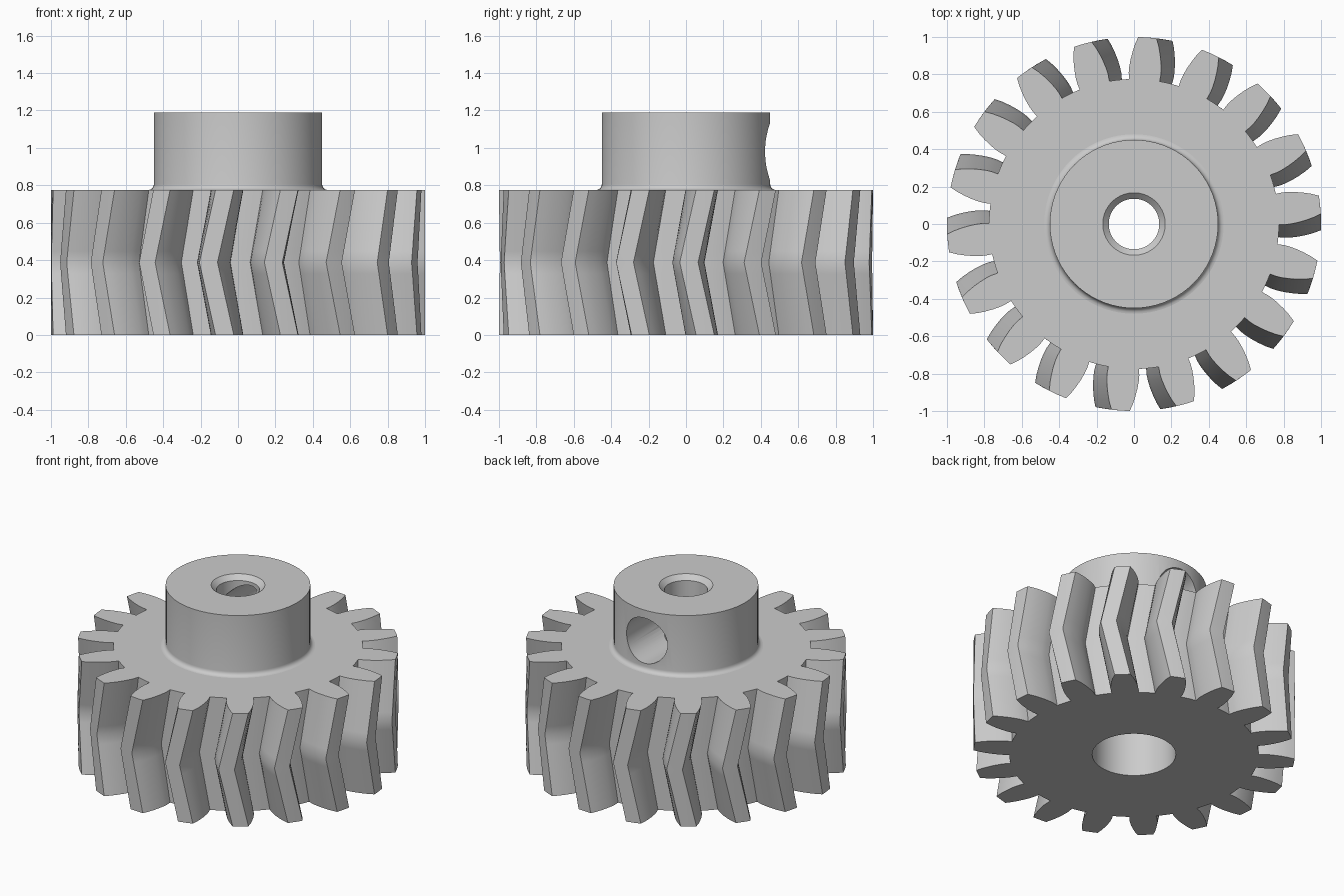
import bpy, bmesh
from math import sin, cos, pi, radians

if "Cube" in bpy.data.objects:
    bpy.data.objects.remove(bpy.data.objects["Cube"], do_unlink=True)

TEETH = 18
FACE_Z = 0.775            # height of the toothed part
MID_Z = FACE_Z / 2
PHASE = radians(85.9)     # tooth direction at both end faces
TWIST = radians(-5)       # extra turn at mid height
HUB_TOP = 1.19

grey = bpy.data.materials.new("plain grey")
grey.use_nodes = True
colour = (0.6, 0.6, 0.6, 1)
grey.diffuse_color = colour
grey.node_tree.nodes["Principled BSDF"].inputs["Base Color"].default_value = colour


def make_object(name, bm):
    bmesh.ops.recalc_face_normals(bm, faces=bm.faces)
    mesh = bpy.data.meshes.new(name)
    bm.to_mesh(mesh)
    bm.free()
    mesh.materials.append(grey)
    ob = bpy.data.objects.new(name, mesh)
    bpy.context.collection.objects.link(ob)
    return ob


def skin(name, rings):
    """Solid from stacked rings of points, capped at both ends."""
    bm = bmesh.new()
    loops = [[bm.verts.new(p) for p in ring] for ring in rings]
    n = len(loops[0])
    for a, b in zip(loops, loops[1:]):
        for i in range(n):
            j = (i + 1) % n
            bm.faces.new((a[i], a[j], b[j], b[i]))
    bm.faces.new(loops[0][::-1])
    bm.faces.new(loops[-1])
    return make_object(name, bm)


def lathe(name, profile, n=72):
    """Solid of revolution about z from (radius, height) points."""
    return skin(name, [[(r * cos(2 * pi * i / n), r * sin(2 * pi * i / n), z)
                        for i in range(n)] for r, z in profile])


# Tooth flank as (radius, half angle in degrees), root to tip
flank = [(0.775, 6.1), (0.81, 6.1), (0.84, 5.85), (0.88, 5.3),
         (0.92, 4.6), (0.96, 3.8), (1.0, 2.8)]
outline = [(r, -a) for r, a in flank] + [(1.0, 0)] + [(r, a) for r, a in flank[::-1]]
outline += [(0.775, 8.7), (0.775, 11.3)]


def gear_ring(z):
    turn = PHASE + TWIST * (1 - abs(z - MID_Z) / MID_Z)
    points = []
    for k in range(TEETH):
        for r, a in outline:
            t = turn + 2 * pi * k / TEETH + radians(a)
            points.append((r * cos(t), r * sin(t), z))
    return points


# Herringbone toothed body
gear = skin("herringbone_gear", [gear_ring(z) for z in
            (0, MID_Z - 0.06, MID_Z, MID_Z + 0.06, FACE_Z)])

# Hub with a small fillet at its foot
F = 0.03
fillet = [(0.45 + F - F * sin(t), FACE_Z + F - F * cos(t))
          for t in (pi / 2 * i / 5 for i in range(6))]
hub = lathe("hub", [(0.48, 0.65)] + fillet + [(0.45, HUB_TOP)])

# Bore cutter: wide recess below, narrow shaft hole, chamfered mouth
bore = lathe("bore_cutter", [(0.26, -0.1), (0.26, 0.5), (0.135, 0.5),
             (0.135, HUB_TOP - 0.032), (0.167, HUB_TOP), (0.167, HUB_TOP + 0.1)])

# Set screw cutter through the back wall of the hub
N = 48
screw = skin("screw_hole_cutter", [[(0.155 * cos(2 * pi * i / N), y,
             0.98 + 0.155 * sin(2 * pi * i / N)) for i in range(N)] for y in (0, 0.6)])

# Join the hub, then cut the holes
bpy.ops.object.select_all(action='DESELECT')
gear.select_set(True)
bpy.context.view_layer.objects.active = gear
for tool, operation in ((hub, 'UNION'), (bore, 'DIFFERENCE'), (screw, 'DIFFERENCE')):
    tool.hide_render = True
    mod = gear.modifiers.new(tool.name, 'BOOLEAN')
    mod.operation = operation
    mod.solver = 'EXACT'
    mod.object = tool
    bpy.ops.object.modifier_apply(modifier=mod.name)
    bpy.data.objects.remove(tool, do_unlink=True)

# Smooth flanks and round walls, crisp edges, flat level faces
bpy.ops.object.shade_smooth_by_angle(angle=radians(30))
for p in gear.data.polygons:
    if abs(p.normal.z) > 0.999:
        p.use_smooth = False
